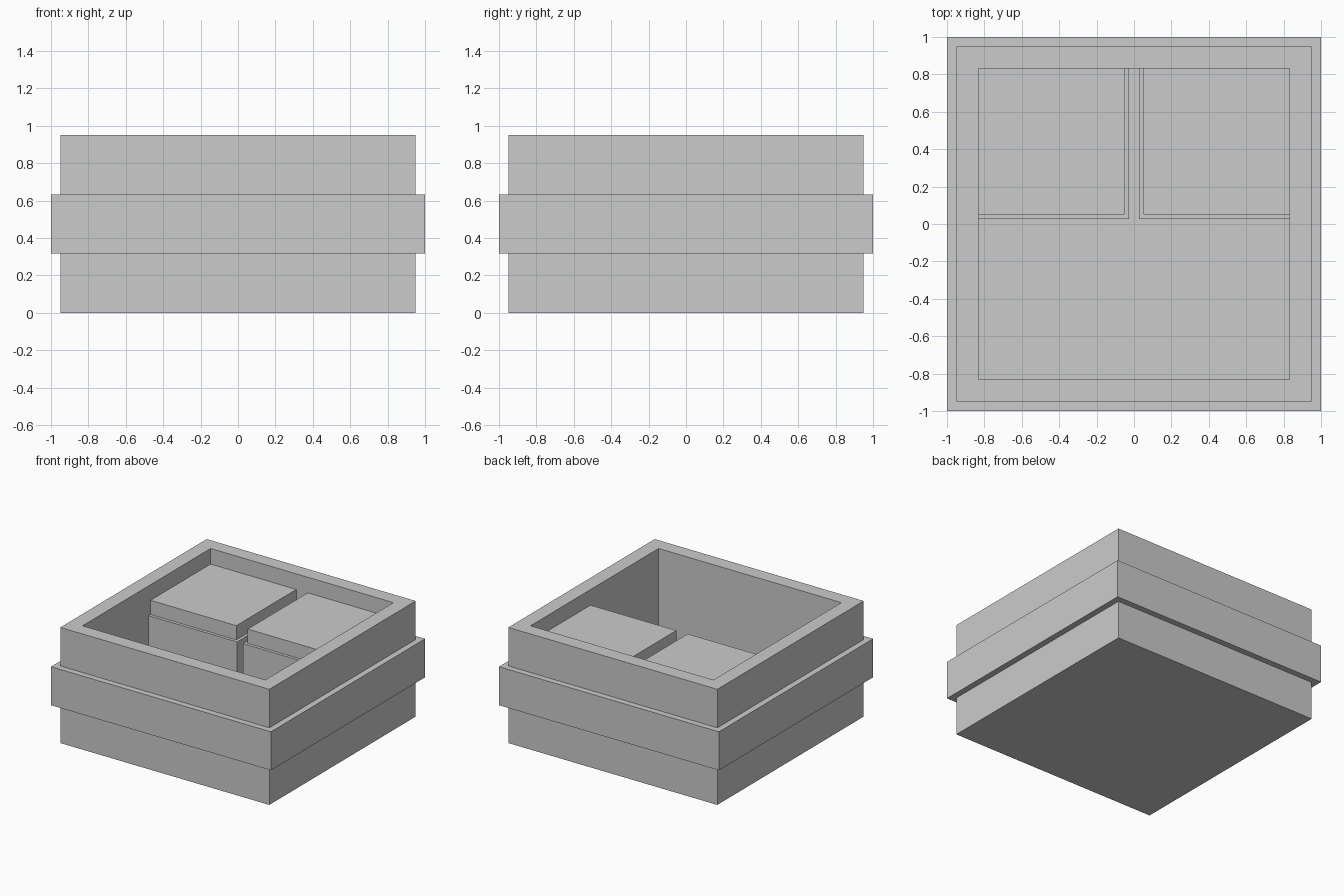
import bpy
import bmesh

cube = bpy.data.objects.get("Cube")
if cube:
    bpy.data.objects.remove(cube, do_unlink=True)

grey = bpy.data.materials.new("light grey")
grey.use_nodes = True
colour = (0.6, 0.6, 0.6, 1)
grey.diffuse_color = colour
grey.node_tree.nodes["Principled BSDF"].inputs["Base Color"].default_value = colour


def square_loft(name, profile, centre=(0, 0)):
    """Stack square rings given as (half width, height), capped at both ends."""
    bm = bmesh.new()
    cx, cy = centre
    rings = [[bm.verts.new((cx + sx * h, cy + sy * h, z))
              for sx, sy in ((-1, -1), (1, -1), (1, 1), (-1, 1))]
             for h, z in profile]
    for low, high in zip(rings, rings[1:]):
        for i in range(4):
            j = (i + 1) % 4
            bm.faces.new((low[i], low[j], high[j], high[i]))
    bm.faces.new(rings[0][::-1])
    bm.faces.new(rings[-1])
    bmesh.ops.recalc_face_normals(bm, faces=bm.faces)
    mesh = bpy.data.meshes.new(name)
    bm.to_mesh(mesh)
    bm.free()
    mesh.materials.append(grey)
    obj = bpy.data.objects.new(name, mesh)
    bpy.context.collection.objects.link(obj)
    return obj


# Open tub with a raised middle band, inner walls and floor
OUTER, BAND, HEIGHT = 0.95, 1.0, 0.95
WALL = OUTER / 8
INNER = OUTER - WALL
low, high = HEIGHT / 3, HEIGHT * 2 / 3
square_loft("tub", [(OUTER, 0), (OUTER, low), (BAND, low), (BAND, high),
                    (OUTER, high), (OUTER, HEIGHT), (INNER, HEIGHT), (INNER, WALL)])

# Two compartments in the back corners, each with a slightly smaller lid
for side, label in ((1, "left"), (-1, "right")):
    for part, gap, bottom, top in (("box", 0.027, WALL, 0.705),
                                   ("lid", 0.052, 0.705, 0.822)):
        half = (INNER - gap) / 2
        middle = (INNER + gap) / 2
        square_loft(f"{label}_{part}", [(half, bottom), (half, top)],
                    (side * middle, middle))
